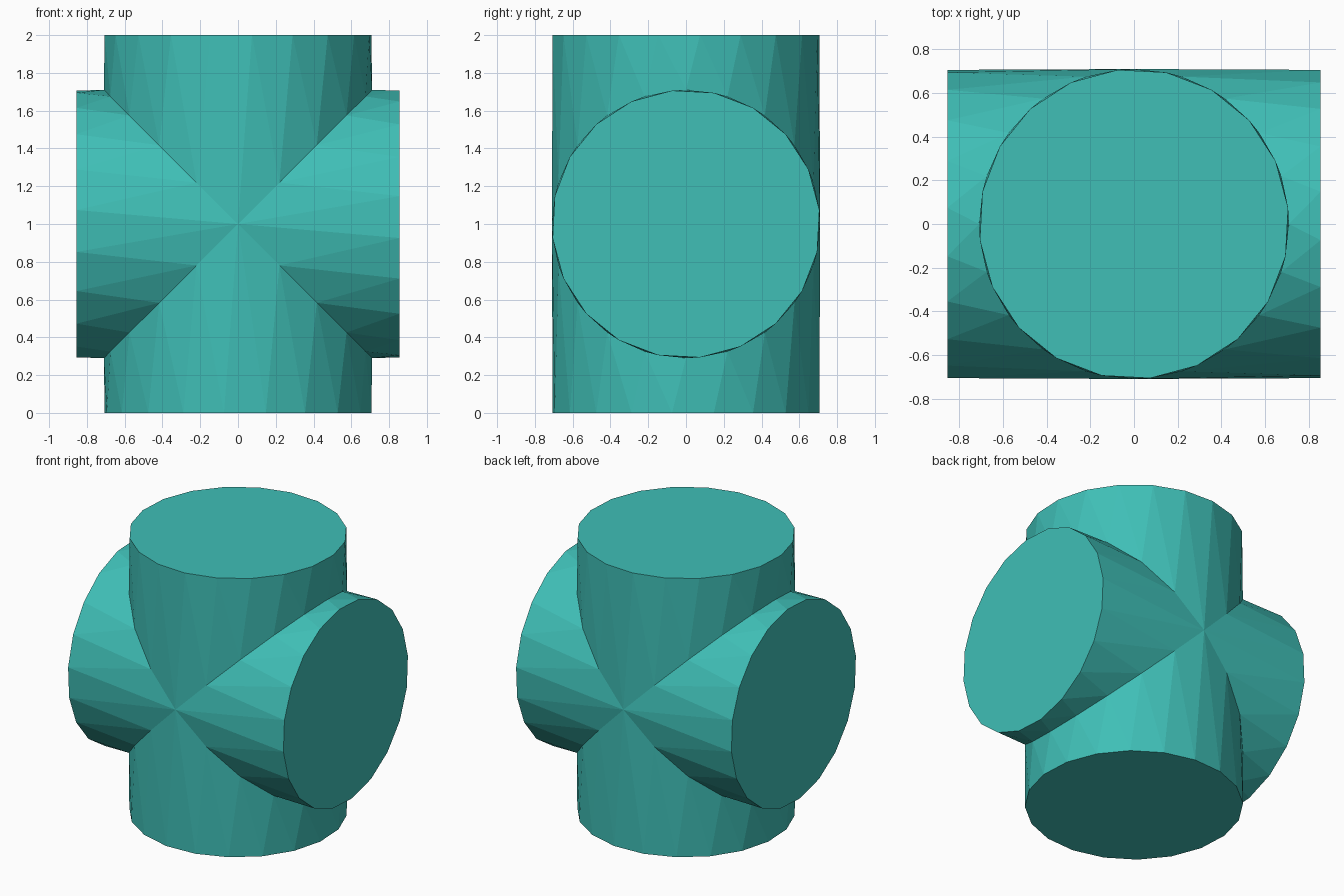
import bpy, bmesh, math
from mathutils import Matrix, Vector

if "Cube" in bpy.data.objects:
    bpy.data.objects.remove(bpy.data.objects["Cube"])

SIDES = 20
R = 0.71
TWIST = math.radians(6)   # the end polygons are turned slightly against the seam


def add_arm(bm, length, turn):
    """One round arm, mitred at 45 degrees where it meets its neighbours."""
    rot = Matrix.Translation((0, 0, 1)) @ Matrix.Rotation(turn, 4, 'Y')
    seam, end = [], []
    for i in range(SIDES):
        a = 2 * math.pi * i / SIDES
        x, y = R * math.cos(a), R * math.sin(a)
        seam.append(bm.verts.new(rot @ Vector((x, y, abs(x)))))
        b = a + TWIST
        end.append(bm.verts.new(rot @ Vector((R * math.cos(b), R * math.sin(b), length))))
    for i in range(SIDES):
        j = (i + 1) % SIDES
        bm.faces.new((seam[i], seam[j], end[i]))
        bm.faces.new((seam[j], end[j], end[i]))
    bm.faces.new(end)


# Four arms of the crossing: up, right, down, left
bm = bmesh.new()
for k, length in enumerate((1.0, 0.855, 1.0, 0.855)):
    add_arm(bm, length, k * math.pi / 2)
bmesh.ops.remove_doubles(bm, verts=bm.verts[:], dist=1e-4)
bmesh.ops.recalc_face_normals(bm, faces=bm.faces[:])

mesh = bpy.data.meshes.new("crossed_cylinders")
bm.to_mesh(mesh)
bm.free()
obj = bpy.data.objects.new("crossed_cylinders", mesh)
bpy.context.collection.objects.link(obj)

# Teal finish
mat = bpy.data.materials.new("teal")
mat.diffuse_color = (0.05, 0.52, 0.47, 1)
mat.use_nodes = True
mat.node_tree.nodes["Principled BSDF"].inputs["Base Color"].default_value = mat.diffuse_color
mesh.materials.append(mat)
